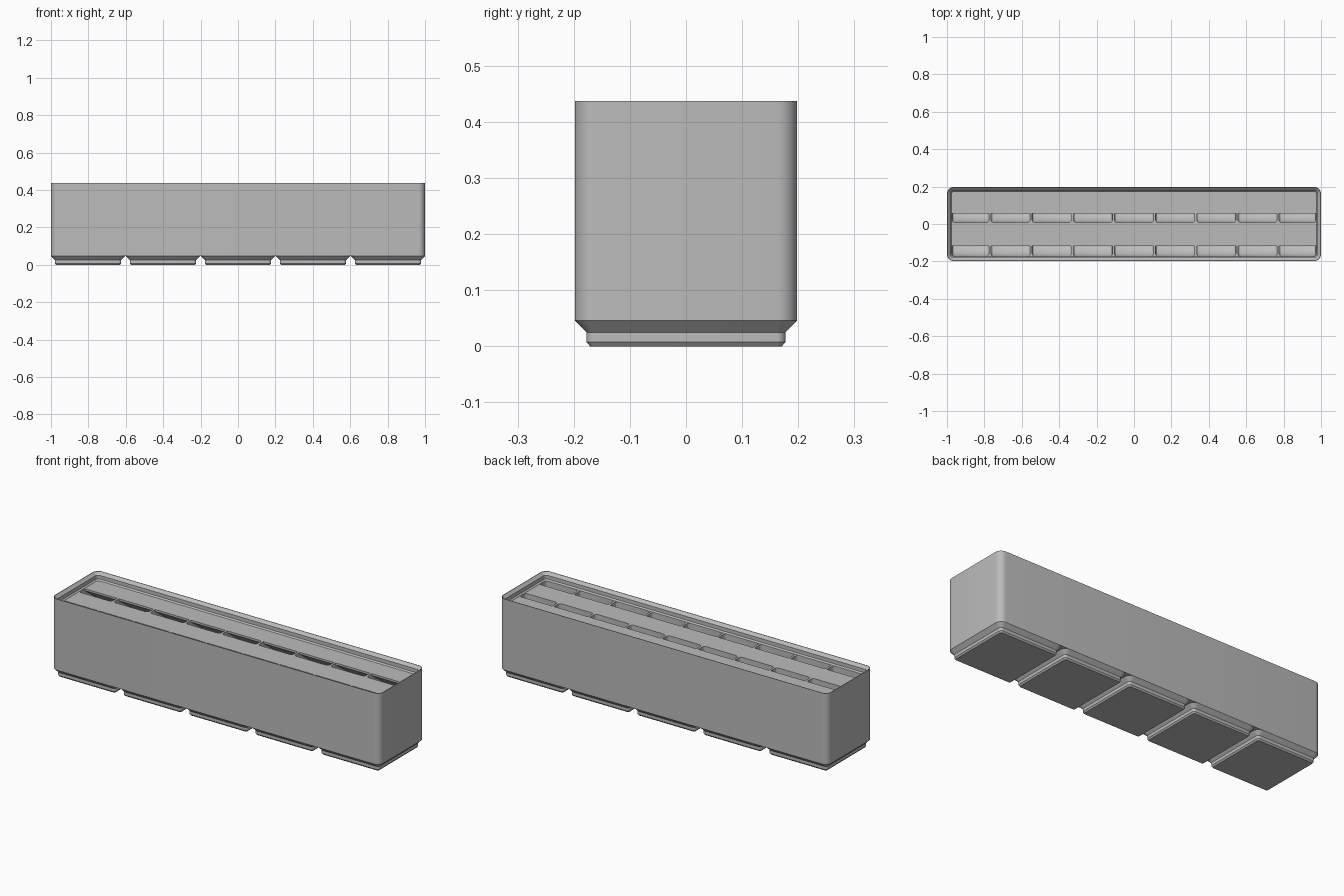
import bpy, bmesh
from math import sin, cos, pi, tan, radians

if "Cube" in bpy.data.objects:
    bpy.data.objects.remove(bpy.data.objects["Cube"])

grey = bpy.data.materials.new("light grey plastic")
grey.use_nodes = True
COLOUR = (0.5, 0.5, 0.5, 1)
grey.diffuse_color = COLOUR
grey.node_tree.nodes["Principled BSDF"].inputs["Base Color"].default_value = COLOUR

HX, HY, CORNER = 1.0, 0.198, 0.036    # outer half sizes and corner radius
FLOOR, DECK = 0.067, 0.395            # compartment floor and divider top
PITCH = 0.401


def finish(bm, name):
    bmesh.ops.recalc_face_normals(bm, faces=bm.faces[:])
    mesh = bpy.data.meshes.new(name)
    bm.to_mesh(mesh)
    bm.free()
    ob = bpy.data.objects.new(name, mesh)
    bpy.context.collection.objects.link(ob)
    mesh.materials.append(grey)
    return ob


def smooth(ob):
    bpy.ops.object.select_all(action="DESELECT")
    ob.select_set(True)
    bpy.context.view_layer.objects.active = ob
    bpy.ops.object.shade_smooth_by_angle(angle=radians(25))


def rounded_ring(bm, cx, hx, hy, inset, z, steps=8):
    r = CORNER - inset
    ring = []
    for k, (sx, sy) in enumerate([(1, 1), (-1, 1), (-1, -1), (1, -1)]):
        for i in range(steps + 1):
            a = (k + i / steps) * pi / 2
            ring.append(bm.verts.new((cx + sx * (hx - CORNER) + r * cos(a),
                                      sy * (hy - CORNER) + r * sin(a), z)))
    return ring


def loft(name, cx, hx, hy, profile, cap_top=True):
    """Stack rounded rectangles given as (inset, height)."""
    bm = bmesh.new()
    rings = [rounded_ring(bm, cx, hx, hy, inset, z) for inset, z in profile]
    n = len(rings[0])
    for a, b in zip(rings, rings[1:]):
        for i in range(n):
            j = (i + 1) % n
            bm.faces.new((a[i], a[j], b[j], b[i]))
    bm.faces.new(rings[0])
    if cap_top:
        bm.faces.new(rings[-1])
    return finish(bm, name)


def arc(cy, cz, r, start, end, steps=8):
    return [(cy + r * cos(start + (end - start) * i / steps),
             cz + r * sin(start + (end - start) * i / steps)) for i in range(steps + 1)]


def add_compartment(target, x0, x1, front, back, tab_edge):
    """Hollow with a front scoop, a rear floor fillet and a label tab overhead."""
    scoop, fillet, tab = 0.08, 0.027, 0.011
    lip = DECK - tab
    chain = [(front, DECK + 0.015)]
    chain += arc(front + scoop, FLOOR + scoop, scoop, pi, 1.5 * pi)
    chain += arc(back - fillet, FLOOR + fillet, fillet, 1.5 * pi, 2 * pi, 5)
    chain.append((back, lip - tan(radians(36)) * (back - tab_edge)))
    pts = chain + [(tab_edge, lip), (tab_edge, DECK + 0.015)]
    bm = bmesh.new()
    ends = [[bm.verts.new((x, y, z)) for y, z in pts] for x in (x0, x1)]
    n = len(pts)
    for i in range(n):
        j = (i + 1) % n
        bm.faces.new((ends[0][i], ends[0][j], ends[1][j], ends[1][i]))
    for e in ends:
        bm.faces.new(e)
    bmesh.ops.recalc_face_normals(bm, faces=bm.faces[:])
    # Round the side corners along the front, floor and back
    edges = [bm.edges.get((e[i], e[i + 1])) for e in ends for i in range(len(chain) - 1)]
    bmesh.ops.bevel(bm, geom=edges, offset=0.015, segments=3, profile=0.5,
                    affect="EDGES", clamp_overlap=True)
    part = bpy.data.meshes.new("part")
    bm.to_mesh(part)
    bm.free()
    target.from_mesh(part)
    bpy.data.meshes.remove(part)


# Bin body with stepped stacking rim
bin_body = loft("bin_body", 0, HX, HY, [
    (0, 0.046), (0, 0.437), (0.003, 0.437), (0.018, 0.422), (0.018, 0.402), (0.025, DECK)])

# Two rows of nine compartments
cut = bmesh.new()
COLS, WALL, INNER = 9, 0.0115, 0.972
edges_x = [-INNER] + [(k - COLS / 2) * 0.22 for k in range(1, COLS)] + [INNER]
for k in range(COLS):
    x0 = edges_x[k] + (WALL / 2 if k else 0)
    x1 = edges_x[k + 1] - (WALL / 2 if k < COLS - 1 else 0)
    add_compartment(cut, x0, x1, -0.173, -0.004, -0.118)
    add_compartment(cut, x0, x1, 0.008, 0.186, 0.056)
cutter = finish(cut, "compartment_cutter")
cutter.hide_render = True
mod = bin_body.modifiers.new("compartments", "BOOLEAN")
mod.operation, mod.solver, mod.object = "DIFFERENCE", "EXACT", cutter
bpy.context.view_layer.objects.active = bin_body
bpy.ops.object.modifier_apply(modifier=mod.name)
bpy.data.objects.remove(cutter)
smooth(bin_body)

# Stepped feet
for k in range(5):
    foot = loft(f"foot_{k + 1}", (k - 2) * PITCH, HY, HY, [
        (0.027, 0), (0.0205, 0.008), (0.0205, 0.025), (0, 0.046)], cap_top=False)
    smooth(foot)
